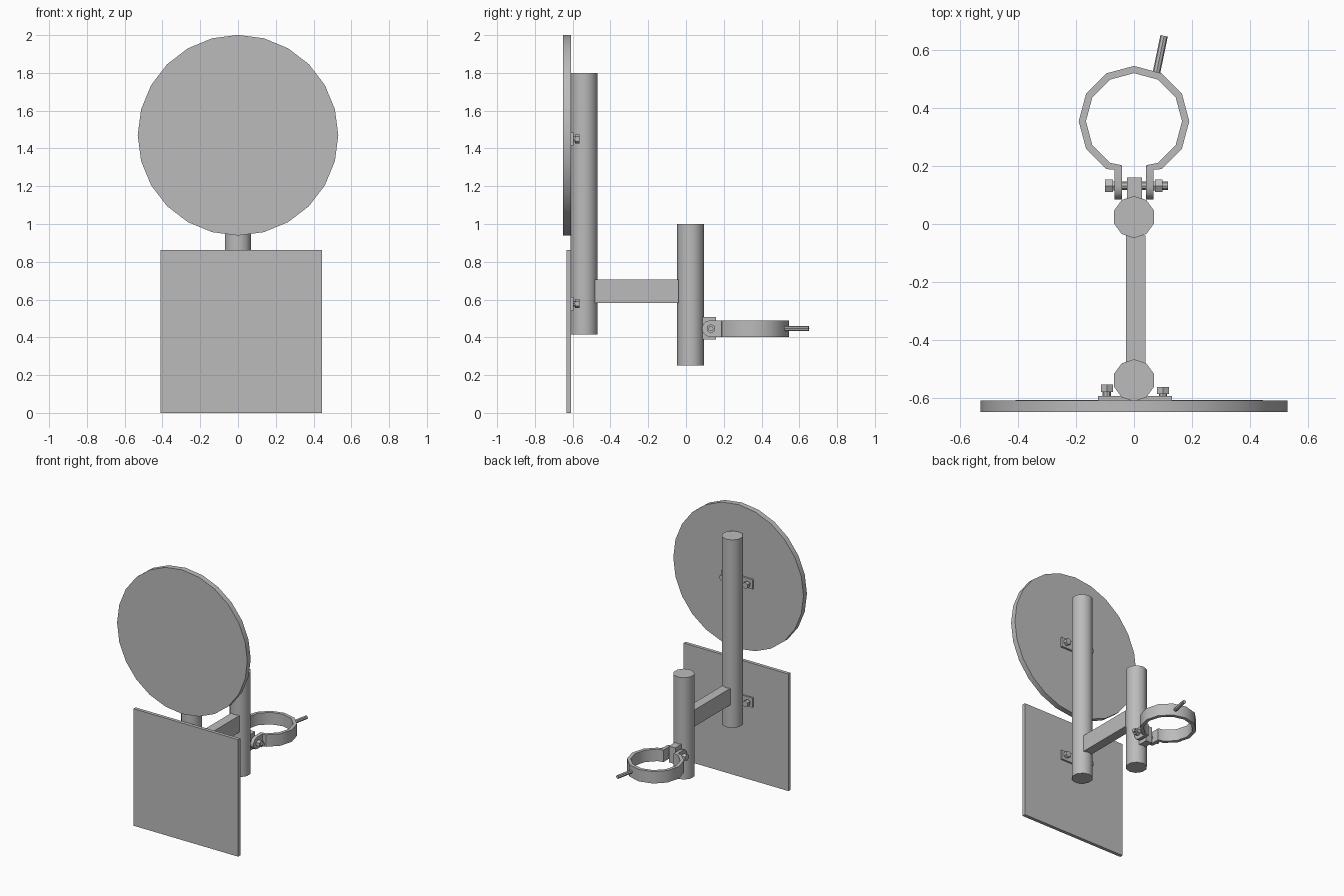
import bpy, bmesh
from math import pi, cos, sin, radians
from mathutils import Vector

if "Cube" in bpy.data.objects:
    bpy.data.objects.remove(bpy.data.objects["Cube"])

grey = bpy.data.materials.new("plain_grey")
grey.use_nodes = True
color = (0.5, 0.5, 0.5, 1)
grey.diffuse_color = color
grey.node_tree.nodes["Principled BSDF"].inputs["Base Color"].default_value = color


def finish(name, bm, smooth=False):
    bmesh.ops.recalc_face_normals(bm, faces=bm.faces)
    mesh = bpy.data.meshes.new(name)
    bm.to_mesh(mesh)
    bm.free()
    mesh.materials.append(grey)
    ob = bpy.data.objects.new(name, mesh)
    bpy.context.collection.objects.link(ob)
    if smooth:
        bpy.ops.object.select_all(action='DESELECT')
        ob.select_set(True)
        bpy.context.view_layer.objects.active = ob
        bpy.ops.object.shade_smooth_by_angle(angle=radians(40))
    return ob


def extrude(name, points, direction, smooth=False):
    """Solid made by sweeping a closed outline along a direction."""
    bm = bmesh.new()
    face = bm.faces.new([bm.verts.new(p) for p in points])
    swept = bmesh.ops.extrude_face_region(bm, geom=[face], use_keep_orig=True)
    verts = [v for v in swept["geom"] if isinstance(v, bmesh.types.BMVert)]
    bmesh.ops.translate(bm, verts=verts, vec=direction)
    return finish(name, bm, smooth)


def box(name, x, y, z):
    pts = [(x[0], y[0], z[0]), (x[1], y[0], z[0]), (x[1], y[1], z[0]), (x[0], y[1], z[0])]
    return extrude(name, pts, (0, 0, z[1] - z[0]))


def rod(name, start, end, radius, sides, smooth=False):
    """Regular prism between two points, with a corner on the second cross axis."""
    start, axis = Vector(start), Vector(end) - Vector(start)
    up = Vector((0, 1, 0)) if abs(axis.z) > 0.01 else Vector((0, 0, 1))
    side = axis.normalized().cross(up)
    ring = [start + radius * (up * cos(2 * pi * i / sides) + side * sin(2 * pi * i / sides))
            for i in range(sides)]
    return extrude(name, ring, axis, smooth)


# Sign panels
rod("round_panel", (0, -0.65, 1.47), (0, -0.61, 1.47), 0.531, 24, True)
box("square_panel", (-0.41, 0.445), (-0.633, -0.608), (0, 0.862))

# Poles and the arm joining them
rod("front_pole", (0, -0.54, 0.415), (0, -0.54, 1.8), 0.0725, 10, True)
rod("rear_pole", (0, 0.024, 0.25), (0, 0.024, 1), 0.0725, 10, True)
box("arm", (-0.028, 0.04), (-0.485, -0.04), (0.583, 0.705))

# Mounting strips with a bolt at each end
for label, z in (("upper", 1.45), ("lower", 0.578)):
    box(label + "_mount_strip", (-0.124, 0.131), (-0.61, -0.595), (z - 0.035, z + 0.035))
    for side, x, y in (("right", -0.094, -0.555), ("left", 0.1, -0.563)):
        rod(f"{label}_{side}_bolt", (x, -0.6, z), (x, y - 0.02, z), 0.014, 8, True)
        rod(f"{label}_{side}_bolt_head", (x, y - 0.025, z), (x, y, z), 0.024, 6)

# Split clamp ring, open towards the rear pole
low, high, centre = 0.402, 0.49, 0.355
angles = [radians(a) for a in range(240, -61, -30)]


def arc(radius, steps):
    return [(radius * cos(a), centre + radius * sin(a), low) for a in steps]


outline = [(-0.067, 0.188, low)] + arc(0.191, angles) + [(0.067, 0.188, low), (0.042, 0.203, low)]
outline += arc(0.166, angles[::-1]) + [(-0.042, 0.203, low)]
extrude("clamp_ring", outline, (0, 0, high - low), True)

# Clamp ears with rounded ends
mid, half, ear_y = (low + high) / 2, (high - low) / 2, 0.128
for side, x in (("right", -0.067), ("left", 0.042)):
    ear = [(x, 0.2, low), (x, 0.2, high)]
    ear += [(x, ear_y + half * cos(a), mid + half * sin(a))
            for a in (radians(90 + 30 * i) for i in range(7))]
    extrude(side + "_clamp_ear", ear, (0.025, 0, 0), True)

# Lug on the rear pole, cross bolt and nuts
box("pole_lug", (-0.025, 0.028), (0.085, 0.16), (0.388, 0.508))
rod("cross_bolt", (-0.08, ear_y + 0.004, mid), (0.117, ear_y + 0.004, mid), 0.014, 8, True)
for name, x0, x1, r in (("bolt_head", -0.1, -0.073, 0.025), ("nut", 0.073, 0.099, 0.025),
                        ("right_washer", -0.075, -0.067, 0.018), ("left_washer", 0.067, 0.075, 0.018)):
    rod(name, (x0, ear_y + 0.004, mid), (x1, ear_y + 0.004, mid), r, 6)

# Handle pin on the ring
rod("handle_pin", (0.076, 0.515, mid), (0.104, 0.65, mid), 0.013, 8, True)
